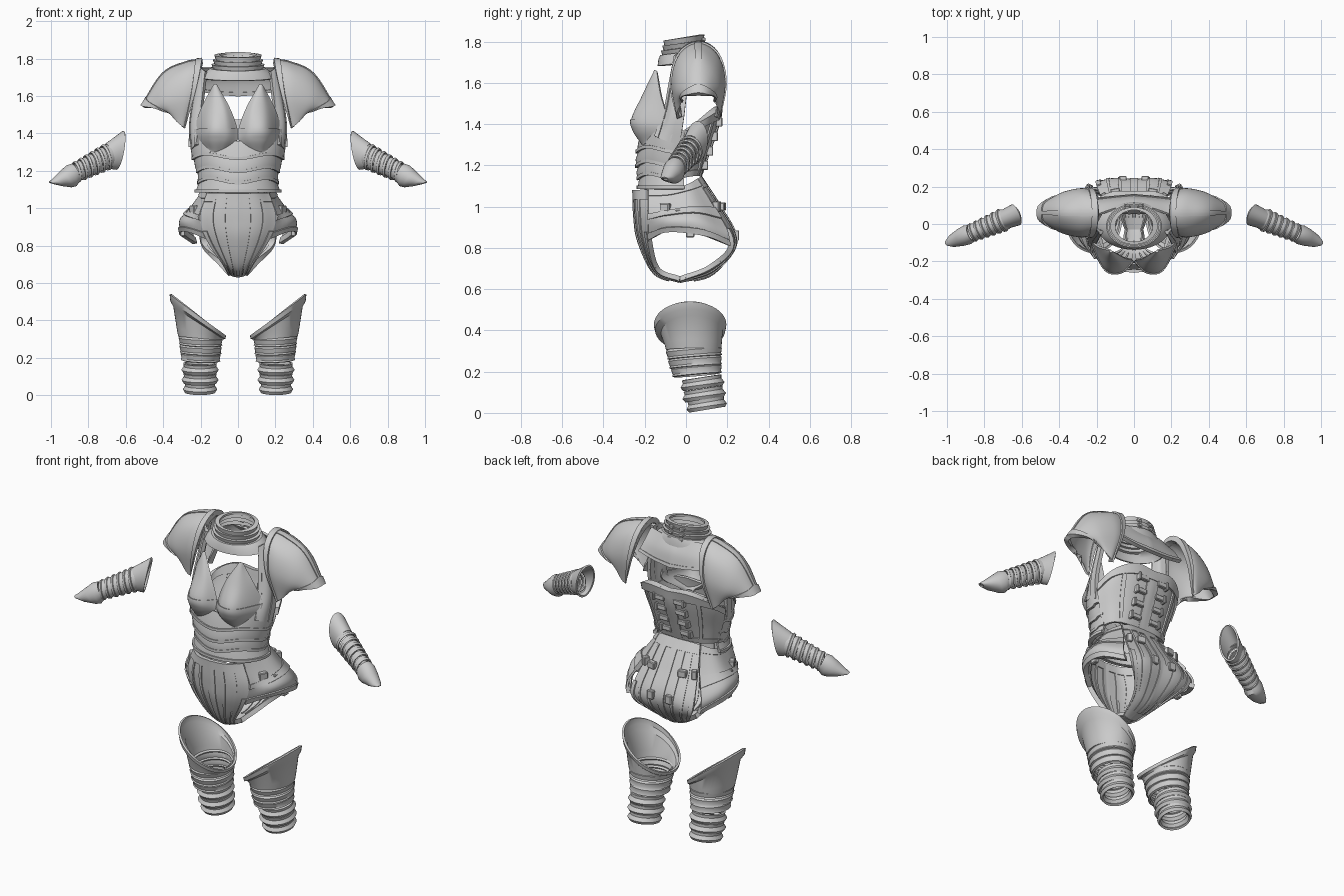
import bpy, bmesh, math
from mathutils import Vector, Matrix


def finish(name, bm, thick, mirror):
    bmesh.ops.recalc_face_normals(bm, faces=bm.faces)
    me = bpy.data.meshes.new(name)
    bm.to_mesh(me)
    bm.free()
    ob = bpy.data.objects.new(name, me)
    bpy.context.collection.objects.link(ob)
    if mirror:
        ob.modifiers.new("mirror", 'MIRROR')
    if thick:
        s = ob.modifiers.new("shell", 'SOLIDIFY')
        s.thickness, s.offset = thick, 0
    return ob


def grid(bm, rows, closed=False):
    vs = [[bm.verts.new(p) for p in r] for r in rows]
    n = len(vs[0])
    for a, b in zip(vs, vs[1:]):
        for j in range(n if closed else n - 1):
            k = (j + 1) % n
            bm.faces.new((a[j], a[k], b[k], b[j]))


def spline(pts, t):
    p = [Vector(q) for q in pts]
    p = [2 * p[0] - p[1]] + p + [2 * p[-1] - p[-2]]
    s = t * (len(pts) - 1)
    i = min(int(s), len(pts) - 2)
    f = s - i
    a, b, c, d = p[i:i + 4]
    return 0.5 * (2 * b + (c - a) * f + (2 * a - 5 * b + 4 * c - d) * f * f + (3 * b - a - 3 * c + d) * f ** 3)


def patch(name, ctrl, u=(0, 1), v=(0, 1), thick=0.012, nu=14, nv=18):
    """Smooth plate through a small net; u runs across rows, v along them."""
    bm = bmesh.new()
    rows = []
    for i in range(nu + 1):
        tu = u[0] + (u[1] - u[0]) * i / nu
        line = []
        for j in range(nv + 1):
            tv = v[0] + (v[1] - v[0]) * j / nv
            line.append(spline([spline(r, tv) for r in ctrl], tu))
        rows.append(line)
    grid(bm, rows)
    return finish(name, bm, thick, True)


def tube(name, stations, mirror=True, arc=None, wave=0, thick=0.012, n=40, mat=None):
    """Loft of ellipses (cx, cy, cz, rx, ry, tilt_x, tilt_y), full or partial."""
    bm = bmesh.new()
    rows = []
    for cx, cy, cz, rx, ry, tx, ty in stations:
        a0, a1 = arc or (0, 360)
        row = []
        for k in range(n + 1 if arc else n):
            a = math.radians(a0 + (a1 - a0) * k / n)
            c, s = math.cos(a), math.sin(a)
            p = Vector((cx + rx * c, cy + ry * s, cz + tx * c + ty * s - wave * math.cos(4 * a) * (s < 0)))
            row.append(mat @ p if mat else p)
        rows.append(row)
    grid(bm, rows, not arc)
    return finish(name, bm, thick, mirror)


def box(name, loc, size, rot=0):
    bm = bmesh.new()
    m = Matrix.Translation(loc) @ Matrix.Rotation(rot, 4, 'Z') @ Matrix.Diagonal((*size, 1))
    bmesh.ops.create_cube(bm, size=1, matrix=m)
    bmesh.ops.bevel(bm, geom=bm.edges[:], offset=0.004, segments=1, affect='EDGES')
    return finish(name, bm, 0, True)


# Neck collar: stepped rings over a flared flange
tube("neck_collar", [(0, -.01, z, rx, ry, 0, .014) for z, rx, ry in (
    (1.815, .10, .085), (1.815, .122, .095), (1.79, .113, .09), (1.79, .13, .1), (1.768, .12, .094),
    (1.766, .137, .106), (1.745, .128, .1), (1.743, .145, .112), (1.725, .17, .118), (1.695, .19, .122))],
    mirror=False)
# Upper back mantle
mantle = [[(0, .09, 1.74), (0, .13, 1.68), (0, .15, 1.60)],
          [(.10, .08, 1.75), (.11, .12, 1.68), (.11, .14, 1.61)],
          [(.19, .05, 1.75), (.20, .10, 1.69), (.22, .13, 1.63)]]
patch("back_mantle", mantle)
patch("back_mantle_rim", mantle, v=(.88, 1), thick=.022, nv=3)
for i in range(3):
    box("collar_clasp", (.035, .085 + .006 * i, 1.81 - .03 * i), (.03, .02, .02))

# Shoulder plates: front half of the net, reflected to the back
half = [[(.29, -.03, 1.43), (.30, -.04, 1.44), (.33, -.035, 1.47), (.36, -.025, 1.52)],
        [(.235, -.06, 1.60), (.29, -.065, 1.60), (.38, -.045, 1.57), (.44, -.01, 1.535)],
        [(.20, -.025, 1.74), (.29, -.03, 1.72), (.40, -.01, 1.66), (.50, .025, 1.54)],
        [(.19, .06, 1.79), (.28, .06, 1.775), (.40, .06, 1.715), (.51, .06, 1.545)]]
shoulder = half + [[(x, .12 - y, z) for x, y, z in r] for r in reversed(half[:3])]
patch("shoulder_plate", shoulder, nu=32)
patch("shoulder_inner_rim", shoulder, v=(0, .13), thick=.03, nu=32, nv=4)
patch("shoulder_outer_rim", shoulder, v=(.92, 1), thick=.026, nu=32, nv=3)
patch("shoulder_crest", shoulder, u=(.47, .53), thick=.022, nu=3)

# Breast cups with raised lower plates
cup = [[(.115, -.145, 1.655), (.05, -.18, 1.54), (.01, -.19, 1.43), (.015, -.20, 1.36), (.09, -.205, 1.30)],
       [(.12, -.147, 1.66), (.085, -.205, 1.54), (.07, -.25, 1.43), (.075, -.245, 1.37), (.10, -.20, 1.30)],
       [(.125, -.147, 1.66), (.14, -.19, 1.54), (.15, -.238, 1.43), (.15, -.228, 1.37), (.12, -.20, 1.30)],
       [(.128, -.14, 1.655), (.19, -.12, 1.54), (.225, -.09, 1.43), (.22, -.10, 1.37), (.15, -.19, 1.30)]]
patch("breast_cup", cup, nu=20, nv=24)
patch("breast_lower_plate", cup, v=(.52, 1), thick=.022, nu=20)

# Side frames rising from the ribs to the shoulders
frame = [[(.17, -.05, 1.73), (.185, -.075, 1.60), (.20, -.10, 1.47), (.215, -.15, 1.34)],
         [(.20, -.02, 1.75), (.225, -.045, 1.60), (.245, -.07, 1.45), (.24, -.10, 1.32)],
         [(.205, .03, 1.75), (.23, .01, 1.60), (.252, -.01, 1.43), (.238, -.03, 1.30)]]
patch("side_frame", frame)
patch("side_frame_front_rim", frame, u=(0, .2), thick=.022, nu=3)
patch("side_frame_back_rim", frame, u=(.7, 1), thick=.022, nu=3)

# Layered belly plates
belly = [((1.37, .245, .155), (1.32, .244, .17), (1.27, .236, .178)),
         ((1.29, .228, .165), (1.24, .224, .182), (1.20, .213, .18)),
         ((1.22, .205, .165), (1.18, .208, .178), (1.14, .206, .174)),
         ((1.155, .198, .16), (1.12, .208, .168), (1.085, .22, .172))]
for i, sts in enumerate(belly):
    tube(f"belly_plate_{i + 1}", [(0, -.055, z, rx, ry, 0, 0) for z, rx, ry in sts], mirror=False,
         arc=(165, 375), wave=.012 if i < 3 else 0, thick=.014)
    z, rx, ry = sts[2]
    tube(f"belly_plate_lip_{i + 1}", [(0, -.055, z + d, rx, ry, 0, 0) for d in (.016, 0)], mirror=False,
         arc=(165, 375), wave=.012 if i < 3 else 0, thick=.024)

# Back plate with sweeping border, spine strip and latches
back = [[(0, .16, 1.47), (0, .145, 1.38), (0, .10, 1.25), (0, .065, 1.15)],
        [(.12, .155, 1.48), (.12, .13, 1.38), (.11, .09, 1.25), (.10, .06, 1.15)],
        [(.21, .10, 1.44), (.21, .075, 1.36), (.19, .045, 1.25), (.17, .03, 1.15)],
        [(.25, 0, 1.37), (.245, -.01, 1.30), (.22, -.02, 1.22), (.20, -.03, 1.14)]]
patch("back_plate", back)
patch("back_plate_border", back, v=(0, .2), thick=.035, nv=4)
patch("back_plate_hem", back, v=(.9, 1), thick=.022, nv=3)
patch("back_spine_strip", back, u=(0, .1), thick=.026, nu=3)
patch("back_side_rib", back, u=(.45, .52), v=(.15, 1), thick=.028, nu=3)
for z, y in ((1.41, .16), (1.34, .137), (1.27, .115), (1.20, .09)):
    box("back_latch", (.06, y, z), (.06, .022, .03))
    box("back_latch_pin", (.095, y, z), (.016, .034, .046))

# Hip armour: front, back and side panels around open leg holes
front = [[(0, -.25, 1.08), (0, -.245, .95), (0, -.225, .83), (0, -.15, .68), (0, -.03, .635)],
         [(.09, -.235, 1.08), (.11, -.23, .95), (.09, -.21, .83), (.04, -.145, .685), (.025, -.03, .64)],
         [(.16, -.18, 1.08), (.20, -.18, .95), (.16, -.175, .83), (.07, -.135, .695), (.045, -.03, .65)]]
rear = [[(0, .07, 1.14), (0, .16, 1.0), (0, .235, .84), (0, .13, .68), (0, -.03, .635)],
        [(.08, .065, 1.14), (.10, .155, 1.0), (.11, .24, .83), (.06, .13, .69), (.025, -.03, .64)],
        [(.13, .05, 1.13), (.17, .13, 1.0), (.20, .22, .82), (.10, .12, .71), (.045, -.03, .65)]]
side = [[(.155, -.18, 1.08), (.20, -.18, .97), (.19, -.18, .91), (.165, -.175, .84)],
        [(.18, -.08, 1.08), (.24, -.09, .98), (.285, -.08, .93), (.27, -.08, .88)],
        [(.18, 0, 1.10), (.25, .03, 1.0), (.305, .06, .93), (.30, .08, .86)],
        [(.13, .05, 1.13), (.18, .13, 1.0), (.24, .20, .88), (.23, .21, .81)]]
for label, net in (("front", front), ("rear", rear)):
    patch(f"hip_{label}_panel", net, nv=26)
    patch(f"hip_{label}_leg_rim", net, u=(.86, 1), v=(.4, 1), thick=.026, nu=3)
    for k, (a, b) in enumerate(((0, .1), (.3, .38), (.6, .68))):
        patch(f"hip_{label}_rib_{k + 1}", net, u=(a, b), v=(.04, .9), thick=.022, nu=3, nv=24)
patch("hip_side_panel", side)
patch("hip_side_leg_rim", side, v=(.84, 1), thick=.028, nv=3)
patch("hip_side_strap", side, v=(.36, .5), thick=.026, nv=3)
for label, net in (("front", front), ("rear", rear), ("side", side)):
    patch(f"hip_{label}_belt", net, v=(0, .09), thick=.022, nv=3)
for loc, size, rot in (((.235, -.10, .99), (.03, .05, .05), -.5), ((.265, -.03, .97), (.025, .04, .035), 0),
                       ((.10, .175, 1.0), (.05, .03, .04), -.2), ((.16, .15, 1.0), (.03, .035, .05), -.5),
                       ((.295, .02, .88), (.025, .04, .06), 0), ((.06, .245, .86), (.04, .025, .05), 0)):
    box("hip_buckle", loc, size, rot)

# Forearm guards, built along the arm axis
p0, p1 = Vector((.63, .05, 1.31)), Vector((.97, -.09, 1.14))
d = (p1 - p0).normalized()
up = (Vector((0, 0, 1)) - d * d.z).normalized()
arm = Matrix.Translation(p0) @ Matrix((up.cross(d), up, d)).transposed().to_4x4()
tube("elbow_cuff", [(0, 0, 0, .055, .082, 0, -.06), (0, 0, .03, .052, .074, 0, -.045),
                    (0, 0, .075, .047, .062, 0, -.015)], mat=arm, thick=.01, n=28)
for i in range(6):
    t, r = .065 + i * .037, .062 - i * .0025
    tube(f"forearm_band_{i + 1}", [(0, 0, t, r * .82, r * .92, 0, -.012), (0, 0, t + .022, r * .9, r, 0, -.012),
                                   (0, 0, t + .024, r * .98, r * 1.08, 0, -.012),
                                   (0, 0, t + .034, r * .93, r * 1.02, 0, -.012)], mat=arm, thick=.008, n=28)
tube("hand_guard", [(0, 0, .285, .043, .048, 0, 0), (0, -.006, .315, .049, .058, 0, 0),
                    (0, -.01, .35, .045, .048, 0, .012), (0, -.006, .40, .032, .026, 0, .02),
                    (0, .008, .432, .012, .008, 0, .01)], mat=arm, thick=.008, n=28)

# Shin guards: slanted cuff and overlapping rings, then separate ankle rings
tube("shin_cuff", [(.215, .02, .43, .145, .17, .11, 0), (.214, .02, .405, .142, .165, .10, 0),
                   (.209, .028, .39, .131, .145, .085, 0), (.205, .035, .33, .117, .132, .03, 0),
                   (.202, .037, .305, .112, .128, .01, 0)])
for i, (z, r, y) in enumerate(((.315, .112, .038), (.27, .107, .043), (.23, .101, .05))):
    tube(f"shin_ring_{i + 1}", [(.2, y, z, r * .93, r * 1.07, .004, .01), (.2, y, z - .012, r, r * 1.16, .004, .01),
                                (.2, y + .003, z - .035, r * .95, r * 1.1, .004, .01),
                                (.2, y + .004, z - .046, r * .99, r * 1.14, .004, .01)])
for i, (z, r, y) in enumerate(((.172, .09, .075), (.118, .089, .083), (.068, .082, .095))):
    tube(f"ankle_ring_{i + 1}", [(.203, y, z, r * .93, r, 0, .014), (.203, y + .003, z - .018, r * .9, r * .97, 0, .014),
                                 (.203, y + .005, z - .036, r * 1.04, r * 1.12, 0, .014),
                                 (.203, y + .007, z - .049, r * .94, r * 1.0, 0, .014)])

# Bake the shells and smooth the faces, keeping plate edges crisp
bpy.ops.object.select_all(action='SELECT')
bpy.context.view_layer.objects.active = bpy.context.selected_objects[0]
bpy.ops.object.convert(target='MESH')
bpy.ops.object.shade_smooth_by_angle(angle=math.radians(35))
